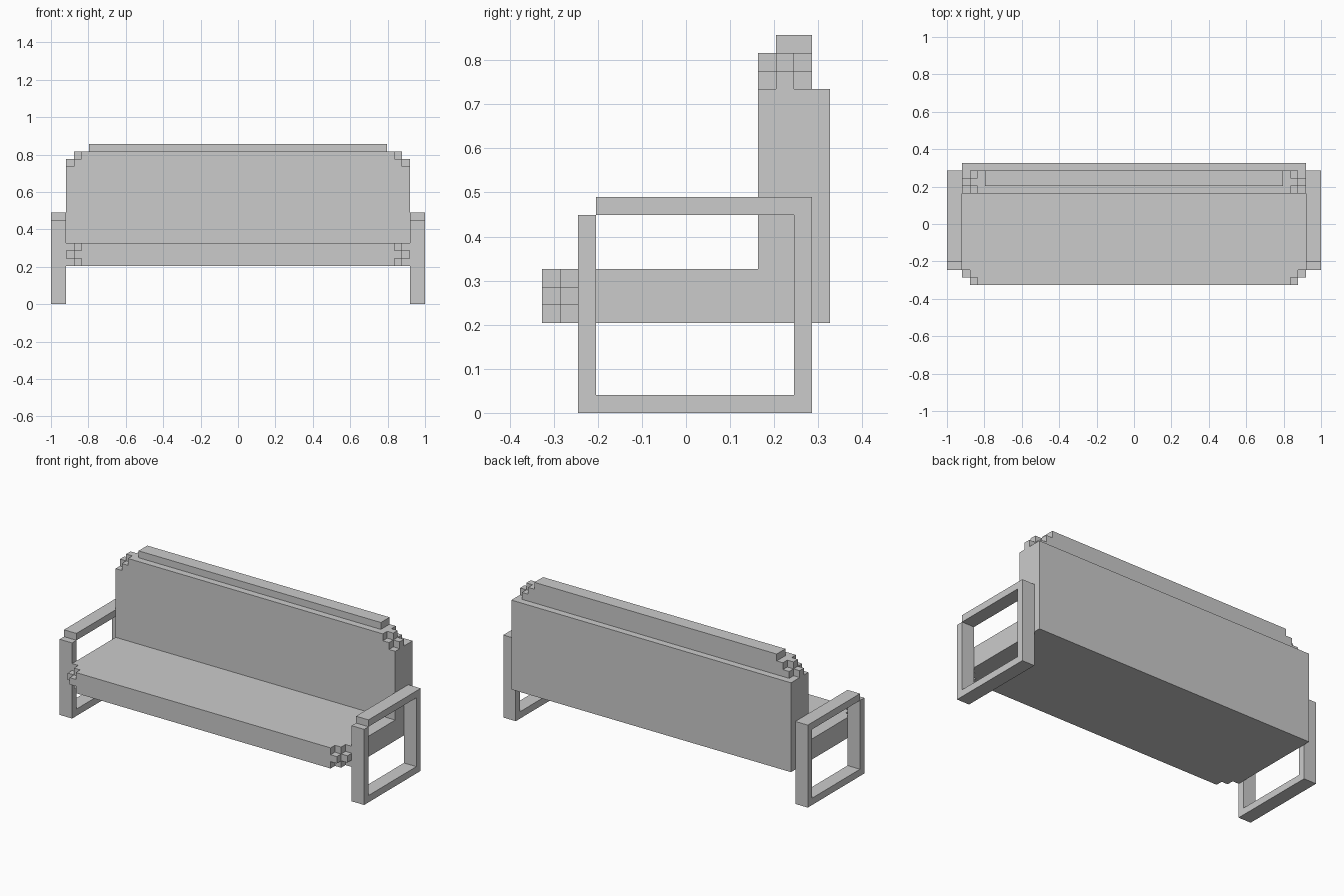
import bpy, bmesh
from mathutils import Vector

if "Cube" in bpy.data.objects:
    bpy.data.objects.remove(bpy.data.objects["Cube"])

U = 2 / 49  # grid unit: every edge lies on a multiple of this


def add_prism(bm, pts, axis, lo, hi):
    """Extrude a closed 2D profile along an axis (profile uses the other two axes in xyz order)."""
    def place(a, b, h):
        c = [a, b]
        c.insert(axis, h)
        return Vector(c) * U
    face = bm.faces.new([bm.verts.new(place(a, b, lo)) for a, b in pts])
    ext = bmesh.ops.extrude_face_region(bm, geom=[face], use_keep_orig=True)
    verts = [g for g in ext["geom"] if isinstance(g, bmesh.types.BMVert)]
    shift = [0, 0, 0]
    shift[axis] = (hi - lo) * U
    bmesh.ops.translate(bm, verts=verts, vec=shift)


def make(name, prisms, mirror=False):
    bm = bmesh.new()
    for p in prisms:
        add_prism(bm, *p)
    bmesh.ops.recalc_face_normals(bm, faces=bm.faces)
    mesh = bpy.data.meshes.new(name)
    bm.to_mesh(mesh)
    bm.free()
    obj = bpy.data.objects.new(name, mesh)
    bpy.context.collection.objects.link(obj)
    if mirror:
        obj.modifiers.new("Mirror", 'MIRROR').use_axis[0] = True
    return obj


def rect(a0, a1, b0, b1):
    return [(a0, b0), (a1, b0), (a1, b1), (a0, b1)]


def stepped(w, base, d):
    """Two-row strip whose second row is one unit shorter at each end."""
    m, t = base + d, base + 2 * d
    return [(-w, base), (w, base), (w, m), (w - 1, m),
            (w - 1, t), (1 - w, t), (1 - w, m), (-w, m)]


# Seat and backrest: one L profile swept across the width
body = [(-6, 5), (8, 5), (8, 18), (4, 18), (4, 8), (-6, 8)]
make("seat_and_backrest", [(body, 0, -22.5, 22.5)])

# Rounded front edge of the seat: the middle layer sticks out one unit
make("seat_front_edge", [(stepped(w, -6, -1), 2, z, z + 1)
                         for z, w in ((5, 21.5), (6, 22.5), (7, 21.5))])

# Rounded top edge of the backrest
make("backrest_top_edge", [(stepped(w, 18, 1), 1, y, y + 1)
                           for y, w in ((4, 21.5), (5, 22.5), (6, 21.5))])

# Ridge along the top
make("backrest_ridge", [(rect(-19.5, 19.5, 5, 7), 2, 20, 21)])

# Open armrest frames, with the top front corner cut away
bars = [rect(-6, 7, 0, 1),      # floor rail
        rect(-6, -5, 1, 11),    # front post
        rect(6, 7, 1, 11),      # rear post
        rect(-5, 7, 11, 12)]    # arm rail
# the rail meets the front post only along an edge, as in a stepped corner
make("armrest_frames", [(b, 0, 22.5, 24.5) for b in bars], mirror=True)
